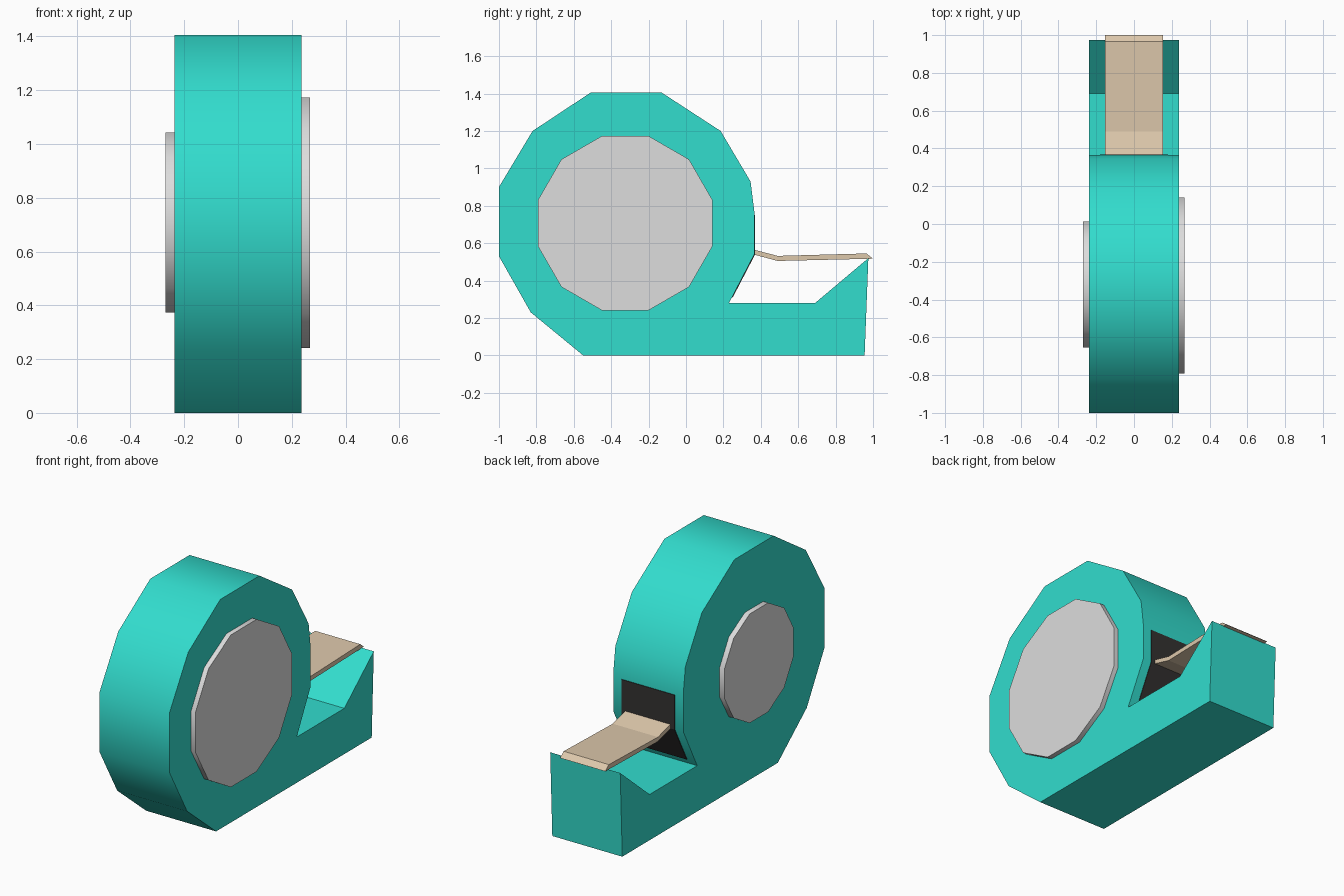
import bpy, bmesh, math

if "Cube" in bpy.data.objects:
    bpy.data.objects.remove(bpy.data.objects["Cube"])


def material(name, rgb):
    lin = [((c / 255 + 0.055) / 1.055) ** 2.4 for c in rgb]
    m = bpy.data.materials.new(name)
    m.diffuse_color = (*lin, 1)
    m.use_nodes = True
    m.node_tree.nodes["Principled BSDF"].inputs["Base Color"].default_value = m.diffuse_color
    return m


TEAL = material("teal", (50, 221, 206))
GREY = material("light_grey", (221, 221, 221))
BEIGE = material("tape_beige", (221, 200, 171))
DARK = material("dark_grey", (52, 50, 49))


def extrude_profile(name, pts, x0, x1, mat):
    """Extrude a (y, z) profile from x0 to x1."""
    bm = bmesh.new()
    face = bm.faces.new([bm.verts.new((x0, y, z)) for y, z in pts])
    geom = bmesh.ops.extrude_face_region(bm, geom=[face])["geom"]
    verts = [g for g in geom if isinstance(g, bmesh.types.BMVert)]
    bmesh.ops.translate(bm, verts=verts, vec=(x1 - x0, 0, 0))
    bmesh.ops.recalc_face_normals(bm, faces=bm.faces)
    mesh = bpy.data.meshes.new(name)
    bm.to_mesh(mesh)
    bm.free()
    mesh.materials.append(mat)
    ob = bpy.data.objects.new(name, mesh)
    bpy.context.collection.objects.link(ob)
    return ob


def smooth(ob, angle=36):
    bpy.ops.object.select_all(action='DESELECT')
    ob.select_set(True)
    bpy.context.view_layer.objects.active = ob
    bpy.ops.object.shade_smooth_by_angle(angle=math.radians(angle))


def dodecagon(y, z, apothem):
    r = apothem / math.cos(math.pi / 12)
    return [(y + r * math.cos(a), z + r * math.sin(a))
            for a in (math.pi * (2 * i + 1) / 12 for i in range(12))]


# Dispenser body: round housing with a foot and a raised cutting edge
body = extrude_profile("dispenser_body", [
    (-0.55, 0), (0.955, 0), (0.975, 0.52), (0.69, 0.28), (0.23, 0.28),
    (0.365, 0.54), (0.365, 0.77), (0.345, 0.93), (0.185, 1.20),
    (-0.13, 1.405), (-0.51, 1.405), (-0.82, 1.20), (-1, 0.90),
    (-1, 0.53), (-0.83, 0.23)], -0.237, 0.237, TEAL)
smooth(body)

# Hub discs on both sides, the right one larger
smooth(extrude_profile("right_hub", dodecagon(-0.325, 0.707, 0.466), 0.23, 0.267, GREY))
smooth(extrude_profile("left_hub", dodecagon(-0.32, 0.708, 0.334), -0.23, -0.27, GREY))

# Dark tape slot following the housing front
extrude_profile("tape_slot", [
    (0.369, 0.75), (0.369, 0.539), (0.250, 0.31),
    (0.242, 0.313), (0.362, 0.541), (0.362, 0.75)], -0.18, 0.18, DARK)

# Loose strip of tape from the slot to the cutting edge
extrude_profile("tape_strip", [
    (0.36, 0.566), (0.49, 0.532), (0.965, 0.545), (1.0, 0.517),
    (0.49, 0.505), (0.36, 0.54)], -0.153, 0.153, BEIGE)
